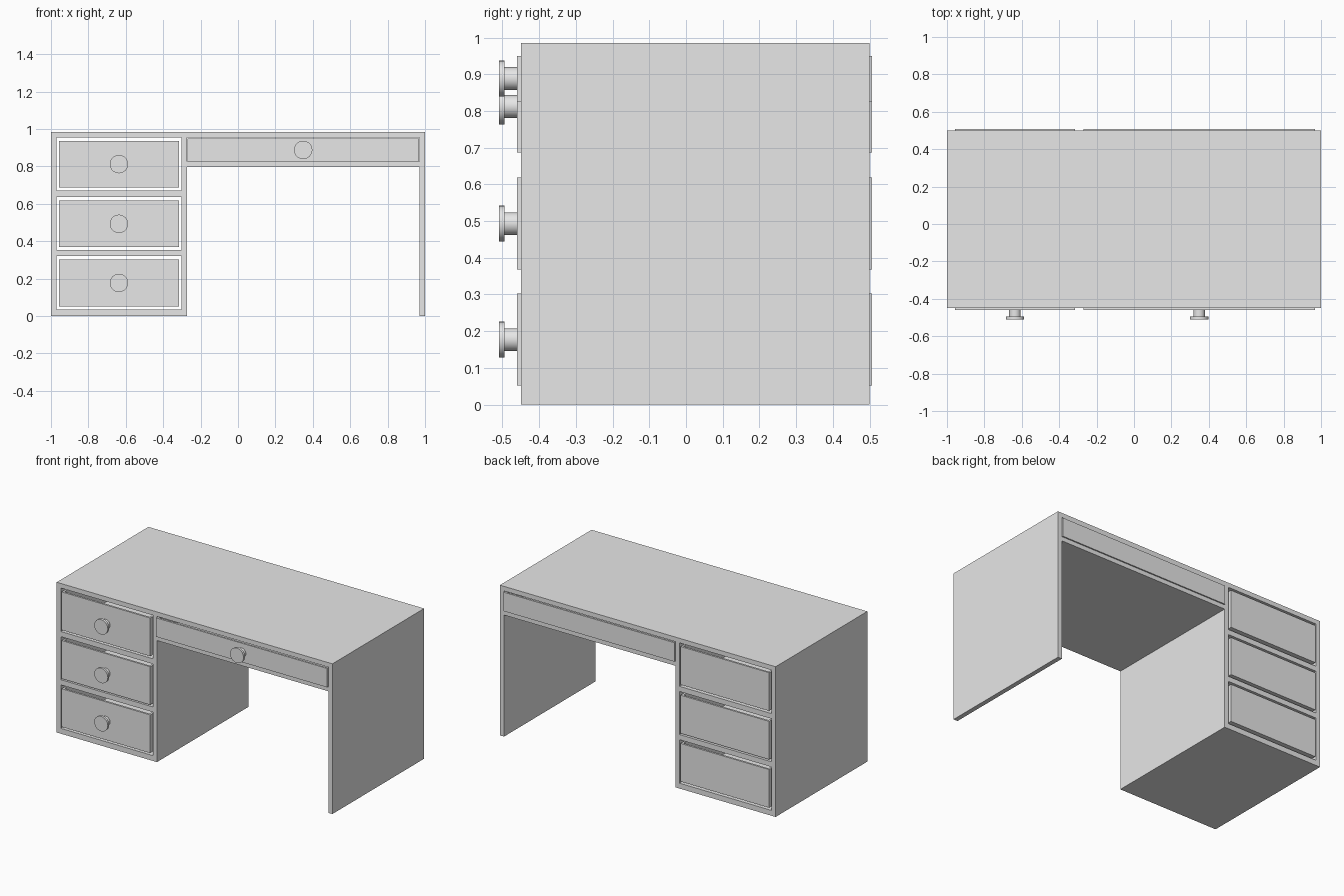
import bpy
import bmesh
from math import radians
from mathutils import Matrix, Vector

cube = bpy.data.objects.get("Cube")
if cube:
    bpy.data.objects.remove(cube, do_unlink=True)

grey = bpy.data.materials.new("plain grey")
grey.use_nodes = True
grey.diffuse_color = (0.8, 0.8, 0.8, 1)
grey.node_tree.nodes["Principled BSDF"].inputs["Base Color"].default_value = (0.8, 0.8, 0.8, 1)


def make_object(name, bm):
    bmesh.ops.recalc_face_normals(bm, faces=bm.faces[:])
    mesh = bpy.data.meshes.new(name)
    bm.to_mesh(mesh)
    bm.free()
    mesh.materials.append(grey)
    obj = bpy.data.objects.new(name, mesh)
    bpy.context.collection.objects.link(obj)
    return obj


def add_box(bm, x, y, z):
    lo, hi = Vector((x[0], y[0], z[0])), Vector((x[1], y[1], z[1]))
    matrix = Matrix.Translation((lo + hi) / 2) @ Matrix.Diagonal((*(hi - lo), 1))
    bmesh.ops.create_cube(bm, size=1, matrix=matrix)


def activate(obj):
    bpy.ops.object.select_all(action="DESELECT")
    obj.select_set(True)
    bpy.context.view_layer.objects.active = obj


# Key dimensions
FRONT, BACK, TOP = -0.45, 0.5, 0.985
BOARD = 0.03
PEDESTAL_X = -0.273          # inner side of the pedestal
RAIL_Z = 0.797               # underside of the middle drawer rail
DRAWER_Y = (-0.46, 0.507)
openings = [(0.035, 0.32), (0.354, 0.636), (0.67, 0.955)]

# Desk body: front outline extruded through the depth
outline = [(-1, 0), (PEDESTAL_X, 0), (PEDESTAL_X, RAIL_Z), (1 - BOARD, RAIL_Z),
           (1 - BOARD, 0), (1, 0), (1, TOP), (-1, TOP)]
bm = bmesh.new()
face = bm.faces.new([bm.verts.new((x, FRONT, z)) for x, z in outline])
extruded = bmesh.ops.extrude_face_region(bm, geom=[face], use_keep_orig=True)
moved = [v for v in extruded["geom"] if isinstance(v, bmesh.types.BMVert)]
bmesh.ops.translate(bm, verts=moved, vec=(0, BACK - FRONT, 0))
body = make_object("desk_body", bm)

# Drawer openings cut right through the body
bm = bmesh.new()
for z in openings:
    add_box(bm, (-1 + BOARD, PEDESTAL_X - BOARD), (-1, 1), z)
add_box(bm, (PEDESTAL_X, 1 - BOARD), (-1, 1), (0.825, TOP - BOARD))
cutter = make_object("opening_cutter", bm)
cutter.hide_render = True
cut = body.modifiers.new("openings", "BOOLEAN")
cut.operation = "DIFFERENCE"
cut.solver = "EXACT"
cut.object = cutter
activate(body)
bpy.ops.object.modifier_apply(modifier=cut.name)
bpy.data.objects.remove(cutter, do_unlink=True)


# Open-topped drawer with a hollow inside
def make_drawer(name, x, z):
    bm = bmesh.new()
    add_box(bm, x, DRAWER_Y, z)
    bm.normal_update()
    top = max(bm.faces, key=lambda f: f.calc_center_median().z)
    bmesh.ops.inset_region(bm, faces=[top], thickness=0.018)
    floor = bmesh.ops.extrude_face_region(bm, geom=[top])
    verts = [v for v in floor["geom"] if isinstance(v, bmesh.types.BMVert)]
    bmesh.ops.translate(bm, verts=verts, vec=(0, 0, z[0] + 0.018 - z[1]))
    if top.is_valid:
        bmesh.ops.delete(bm, geom=[top], context="FACES_ONLY")
    make_object(name, bm)


# Round knob: a thin stem and a wider disc
def make_knob(name, x, z):
    bm = bmesh.new()
    for radius, y0, y1 in ((0.031, -0.495, -0.46), (0.049, -0.51, -0.495)):
        matrix = Matrix.Translation((x, (y0 + y1) / 2, z)) @ Matrix.Rotation(radians(90), 4, "X")
        bmesh.ops.create_cone(bm, cap_ends=True, segments=32, radius1=radius,
                              radius2=radius, depth=y1 - y0, matrix=matrix)
    activate(make_object(name, bm))
    bpy.ops.object.shade_smooth_by_angle(angle=radians(30))


# Three pedestal drawers and the wide middle drawer
drawers = [(f"{level}_drawer", (-0.958, -0.315), (z, z + 0.25))
           for level, z in (("lower", 0.052), ("centre", 0.368), ("upper", 0.687))]
drawers.append(("wide_drawer", (PEDESTAL_X + 0.002, 1 - BOARD - 0.002), (0.826, 0.95)))
for name, x, z in drawers:
    make_drawer(name, x, z)
    make_knob(name + "_knob", sum(x) / 2, sum(z) / 2)
